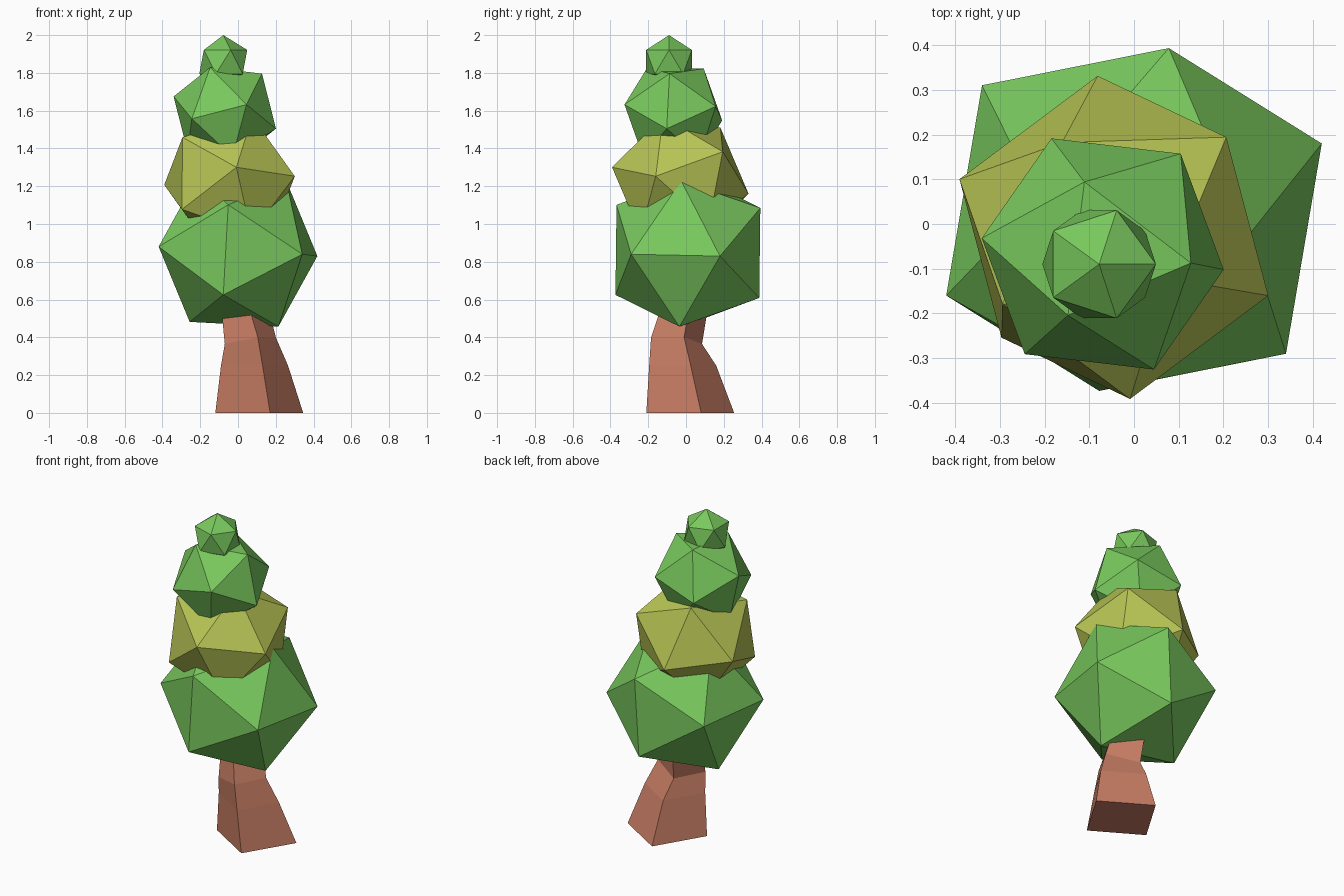
import bpy, bmesh
from mathutils import Vector, Matrix

if "Cube" in bpy.data.objects:
    bpy.data.objects.remove(bpy.data.objects["Cube"])


def material(name, rgb):
    m = bpy.data.materials.new(name)
    m.diffuse_color = (*rgb, 1)
    m.use_nodes = True
    m.node_tree.nodes["Principled BSDF"].inputs["Base Color"].default_value = m.diffuse_color
    return m


GREEN = material("leaf_green", (0.19, 0.58, 0.11))
YELLOW = material("leaf_yellow", (0.48, 0.56, 0.09))
BARK = material("bark", (0.58, 0.21, 0.13))


def add_object(name, bm, mat):
    bmesh.ops.recalc_face_normals(bm, faces=bm.faces)
    mesh = bpy.data.meshes.new(name)
    bm.to_mesh(mesh)
    bm.free()
    mesh.materials.append(mat)
    bpy.context.collection.objects.link(bpy.data.objects.new(name, mesh))


def frame(a, b):
    """Orthonormal axes from two neighbouring corner directions."""
    x = Vector(a).normalized()
    z = x.cross(Vector(b)).normalized()
    return Matrix((x, z.cross(x), z)).transposed()


def foliage(name, center, radius, a, b, mat):
    """Icosahedron turned so neighbouring corners point along a and b."""
    bm = bmesh.new()
    bmesh.ops.create_icosphere(bm, subdivisions=1, radius=radius)
    bm.verts.ensure_lookup_table()
    v0 = bm.verts[0]
    v1 = v0.link_edges[0].other_vert(v0)
    turn = frame(a, b) @ frame(v0.co, v1.co).transposed()
    bmesh.ops.transform(bm, verts=bm.verts,
                        matrix=Matrix.Translation(center) @ turn.to_4x4())
    add_object(name, bm, mat)


# Stacked foliage, bottom to top
foliage("lower_foliage", (0, 0.01, 0.855), 0.454,
        (0.42, 0.17, -0.025), (0.34, -0.30, -0.015), GREEN)
foliage("middle_foliage", (-0.045, -0.03, 1.23), 0.37,
        (0.345, -0.13, 0.023), (0.045, -0.36, 0.07), YELLOW)
foliage("upper_foliage", (-0.07, -0.067, 1.59), 0.286,
        (0.27, -0.035, -0.085), (0.12, -0.258, 0.04), GREEN)
foliage("top_foliage", (-0.078, -0.09, 1.858), 0.142,
        (0, 0, 1), (0.894, 0, 0.447), GREEN)

# Bent square trunk: front corner, right corner, front height, back height
sections = [
    ((0.17, -0.21), (0.345, 0.08), 0, 0),
    ((0.13, -0.195), (0.265, 0.025), 0.25, 0.25),
    ((0.105, -0.185), (0.20, -0.01), 0.40, 0.365),
    ((0.07, -0.145), (0.17, 0.01), 0.52, 0.52),
    ((0.05, -0.12), (0.15, 0.025), 0.60, 0.60),
]
bm = bmesh.new()
rings = []
for (fx, fy), (rx, ry), zf, zb in sections:
    dx, dy = rx - fx, ry - fy
    corners = [(fx, fy, zf), (rx, ry, zf),
               (rx - dy, ry + dx, zb), (fx - dy, fy + dx, zb)]
    rings.append([bm.verts.new(c) for c in corners])
for lo, hi in zip(rings, rings[1:]):
    for i in range(4):
        j = (i + 1) % 4
        bm.faces.new((lo[i], lo[j], hi[j], hi[i]))
bm.faces.new(rings[0])
bm.faces.new(rings[-1])
add_object("trunk", bm, BARK)
